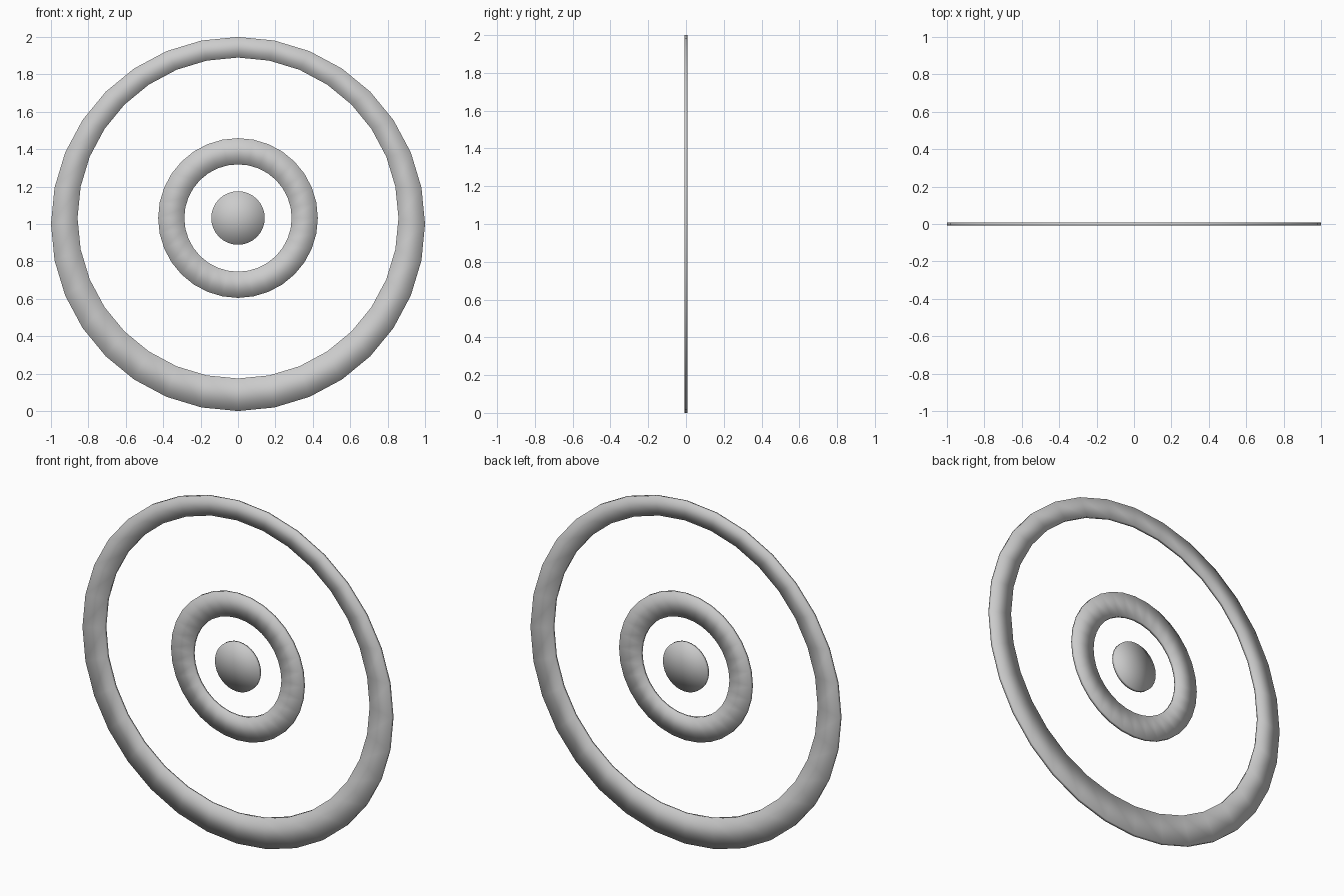
import bpy, bmesh
from math import sin, cos, tau

if "Cube" in bpy.data.objects:
    bpy.data.objects.remove(bpy.data.objects["Cube"])

SEGMENTS = 32
HALF = 0.009  # half of the plate thickness


def finish(name, bm):
    bmesh.ops.recalc_face_normals(bm, faces=bm.faces)
    for f in bm.faces:
        f.smooth = True  # smooth across the thin rim gives the rounded look
    mesh = bpy.data.meshes.new(name)
    bm.to_mesh(mesh)
    bm.free()
    obj = bpy.data.objects.new(name, mesh)
    bpy.context.collection.objects.link(obj)
    return obj


def circle(bm, radius, z, y):
    return [bm.verts.new((radius * sin(tau * i / SEGMENTS), y,
                          z + radius * cos(tau * i / SEGMENTS)))
            for i in range(SEGMENTS)]


def bridge(bm, a, b):
    for i in range(SEGMENTS):
        j = (i + 1) % SEGMENTS
        bm.faces.new((a[i], a[j], b[j], b[i]))


def ring(name, outer, outer_z, inner, inner_z):
    bm = bmesh.new()
    loops = [circle(bm, outer, outer_z, -HALF), circle(bm, inner, inner_z, -HALF),
             circle(bm, inner, inner_z, HALF), circle(bm, outer, outer_z, HALF)]
    for k in range(4):
        bridge(bm, loops[k], loops[(k + 1) % 4])
    return finish(name, bm)


def disc(name, radius, z):
    bm = bmesh.new()
    sides = []
    for y in (-HALF, HALF):
        rim = circle(bm, radius, z, y)
        centre = bm.verts.new((0, y, z))
        for i in range(SEGMENTS):
            bm.faces.new((centre, rim[i], rim[(i + 1) % SEGMENTS]))
        sides.append(rim)
    bridge(bm, *sides)
    return finish(name, bm)


# Large ring, thicker at the bottom because its hole sits higher
ring("outer_ring", 1.0, 1.0, 0.858, 1.032)
# Even middle ring
ring("inner_ring", 0.427, 1.032, 0.287, 1.032)
# Centre dot
disc("centre_disc", 0.143, 1.032)
